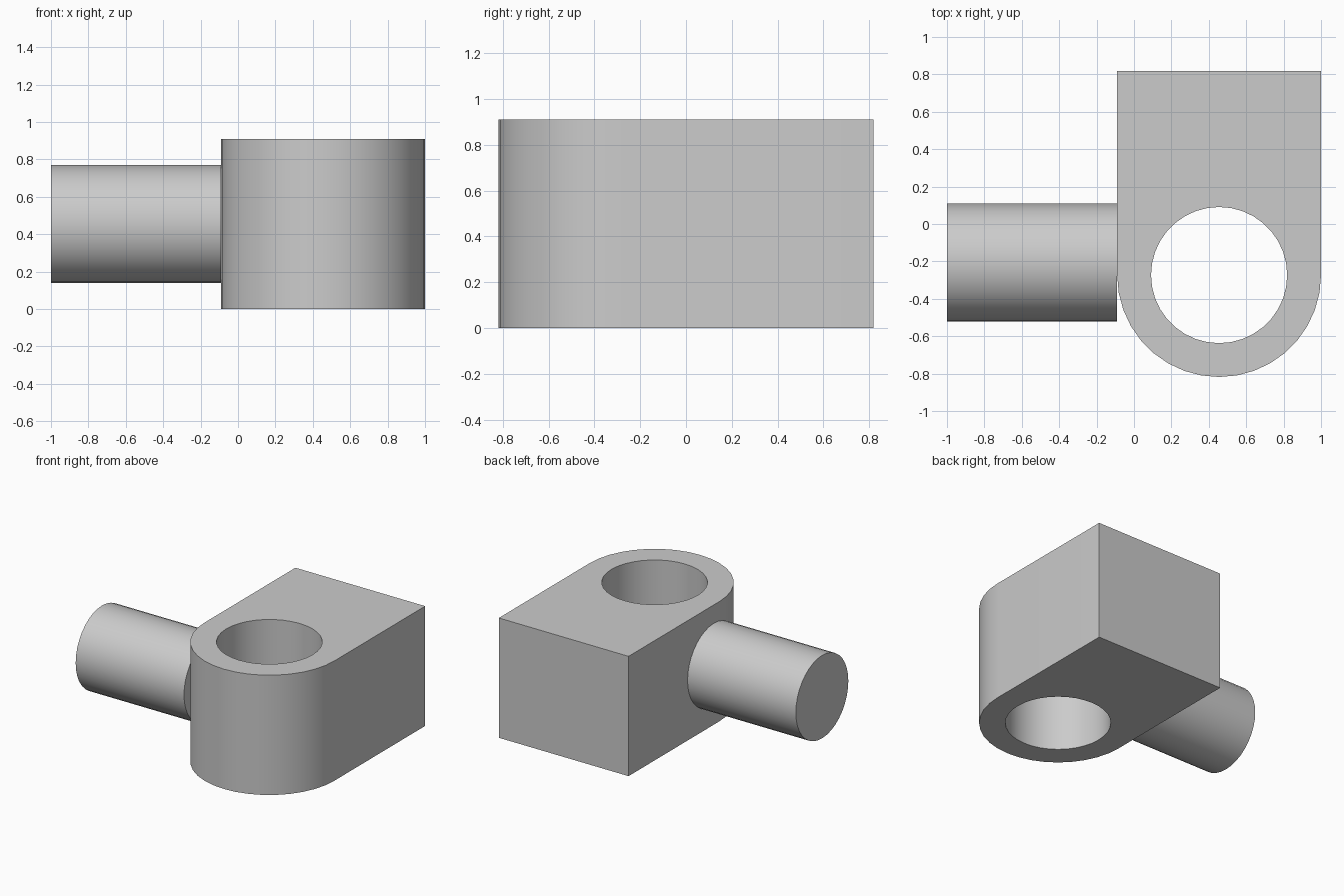
import bpy
import bmesh
from math import cos, sin, pi, radians
from mathutils import Matrix

cube = bpy.data.objects.get("Cube")
if cube:
    bpy.data.objects.remove(cube, do_unlink=True)

# Shared material
grey = bpy.data.materials.new("light grey")
grey.use_nodes = True
colour = (0.6, 0.6, 0.6, 1)
grey.diffuse_color = colour
grey.node_tree.nodes["Principled BSDF"].inputs["Base Color"].default_value = colour

HEIGHT = 0.91
CX, CY = 0.455, -0.273      # axis of the bore and rounded end
OUTER, BORE = 0.545, 0.364
BACK = 0.818
STEPS = 36


def finish(bm, name):
    bmesh.ops.recalc_face_normals(bm, faces=bm.faces)
    mesh = bpy.data.meshes.new(name)
    bm.to_mesh(mesh)
    bm.free()
    mesh.materials.append(grey)
    obj = bpy.data.objects.new(name, mesh)
    bpy.context.collection.objects.link(obj)
    bpy.ops.object.select_all(action="DESELECT")
    obj.select_set(True)
    bpy.context.view_layer.objects.active = obj
    bpy.ops.object.shade_smooth_by_angle(angle=radians(30))
    return obj


def arc(radius, start, end, count):
    angles = [start + (end - start) * i / count for i in range(count + 1)]
    return [(CX + radius * cos(a), CY + radius * sin(a)) for a in angles]


def add_loop(bm, points):
    verts = [bm.verts.new((x, y, 0)) for x, y in points]
    return [bm.edges.new((v, verts[i - 1])) for i, v in enumerate(verts)]


# Block with a rounded front and a vertical through bore
bm = bmesh.new()
outline = arc(OUTER, pi, 2 * pi, STEPS // 2)
outline += [(CX + OUTER, BACK), (CX - OUTER, BACK)]
bore = arc(BORE, 0, 2 * pi, STEPS)[:-1]
edges = add_loop(bm, outline) + add_loop(bm, bore)
bmesh.ops.triangle_fill(bm, edges=edges, use_beauty=True)
extruded = bmesh.ops.extrude_face_region(bm, geom=bm.faces[:], use_keep_orig=True)
top = [g for g in extruded["geom"] if isinstance(g, bmesh.types.BMVert)]
bmesh.ops.translate(bm, verts=top, vec=(0, 0, HEIGHT))
finish(bm, "bored_block")

# Side peg, ending flush with the flat side of the block
bm = bmesh.new()
length = 0.91
bmesh.ops.create_cone(
    bm, cap_ends=True, segments=STEPS, radius1=0.315, radius2=0.315, depth=length,
    matrix=Matrix.Translation((-1 + length / 2, -0.205, HEIGHT / 2))
    @ Matrix.Rotation(pi / 2, 4, "Y"))
finish(bm, "side_peg")
